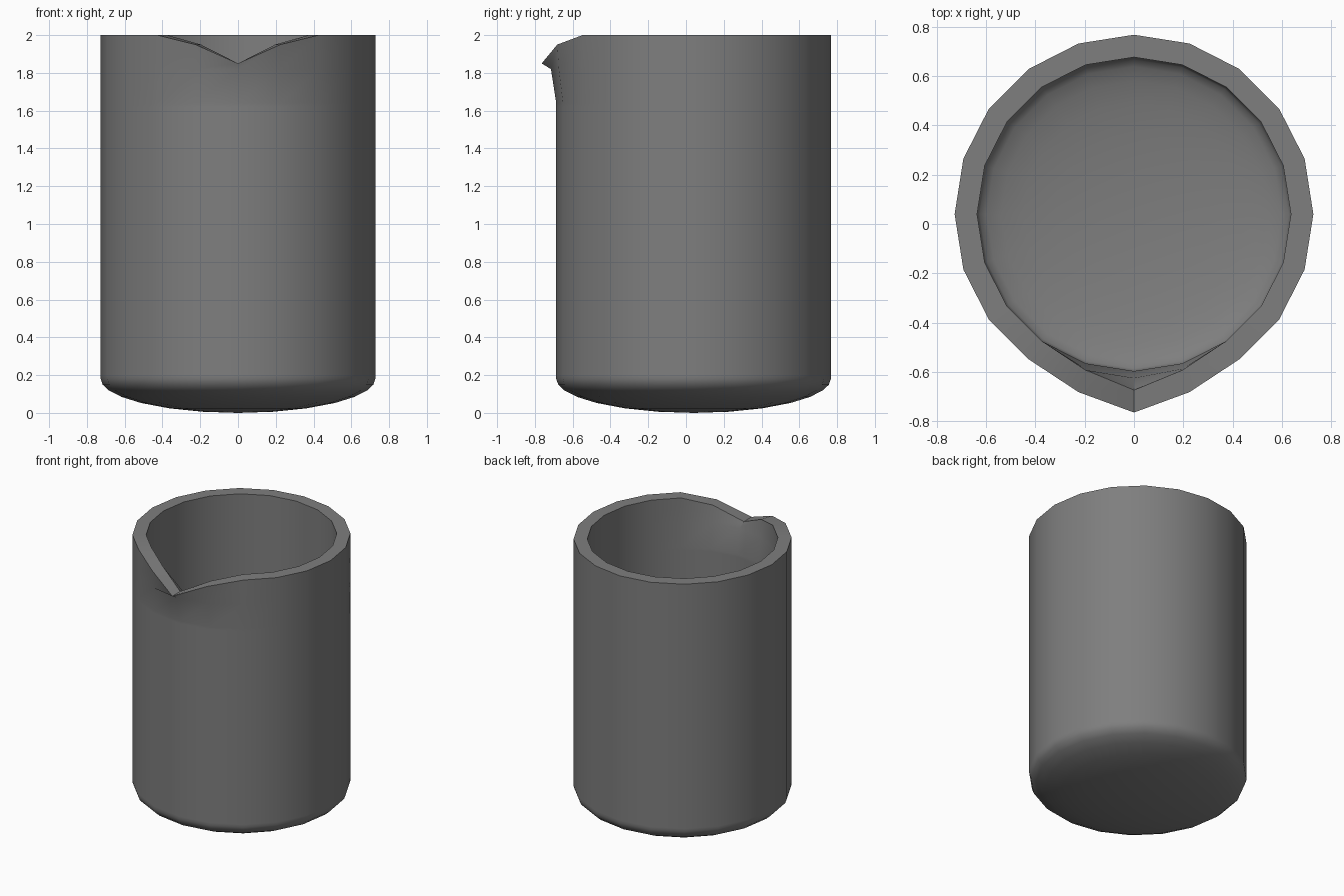
import bpy, bmesh, math

if "Cube" in bpy.data.objects:
    bpy.data.objects.remove(bpy.data.objects["Cube"])

SIDES = 20
CY = 0.04          # the round body sits slightly back, the lip reaches forward
R_OUT, R_IN = 0.727, 0.636


def bowl(radius, z_low, z_high):
    """Rounded bottom profile, from near the centre out to the wall."""
    steps = [15, 30, 45, 58, 70, 80, 90]
    return [(radius * math.sin(math.radians(a)),
             z_high - (z_high - z_low) * math.cos(math.radians(a)), {})
            for a in steps]


# Lip offsets by steps away from the front: (outward y, downward z)
rim_out = {0: (-0.077, -0.15), 1: (-0.03, -0.05)}
rim_in = {0: (-0.077, -0.15), 1: (-0.027, -0.05)}
neck = {0: (-0.028, 0.0), 1: (-0.022, 0.0)}

# Outer wall up to the rim, then the inner wall down to the floor
profile = bowl(R_OUT, 0.0, 0.18)
profile += [(R_OUT, 0.2, {}), (R_OUT, 1.62, {}), (R_OUT, 1.64, {}),
            (R_OUT, 1.82, neck), (R_OUT, 2.0, rim_out)]
profile += [(R_IN, 2.0, rim_in), (R_IN, 1.82, neck), (R_IN, 1.64, {}),
            (R_IN, 1.62, {}), (R_IN, 0.22, {})]
profile += bowl(R_IN, 0.09, 0.2)[::-1]

bm = bmesh.new()
rings = []
for r, z, lip in profile:
    ring = []
    for i in range(SIDES):
        a = -math.pi / 2 + 2 * math.pi * i / SIDES
        dy, dz = lip.get(min(i, SIDES - i), (0, 0))
        ring.append(bm.verts.new((r * math.cos(a), CY + r * math.sin(a) + dy, z + dz)))
    rings.append(ring)

for lo, hi in zip(rings, rings[1:]):
    for i in range(SIDES):
        j = (i + 1) % SIDES
        bm.faces.new((lo[i], lo[j], hi[j], hi[i]))

# Close the underside and the floor
for ring, z in ((rings[0], 0.0), (rings[-1], 0.09)):
    c = bm.verts.new((0, CY, z))
    for i in range(SIDES):
        bm.faces.new((c, ring[i], ring[(i + 1) % SIDES]))
bmesh.ops.recalc_face_normals(bm, faces=bm.faces)

mesh = bpy.data.meshes.new("beaker")
bm.to_mesh(mesh)
bm.free()
beaker = bpy.data.objects.new("beaker", mesh)
bpy.context.collection.objects.link(beaker)

# Dark grey body
dark = bpy.data.materials.new("dark_grey")
dark.diffuse_color = (0.21, 0.21, 0.21, 1.0)
dark.use_nodes = True
dark.node_tree.nodes["Principled BSDF"].inputs["Base Color"].default_value = dark.diffuse_color
mesh.materials.append(dark)

bpy.context.view_layer.objects.active = beaker
beaker.select_set(True)
bpy.ops.object.shade_smooth_by_angle(angle=math.radians(40))
